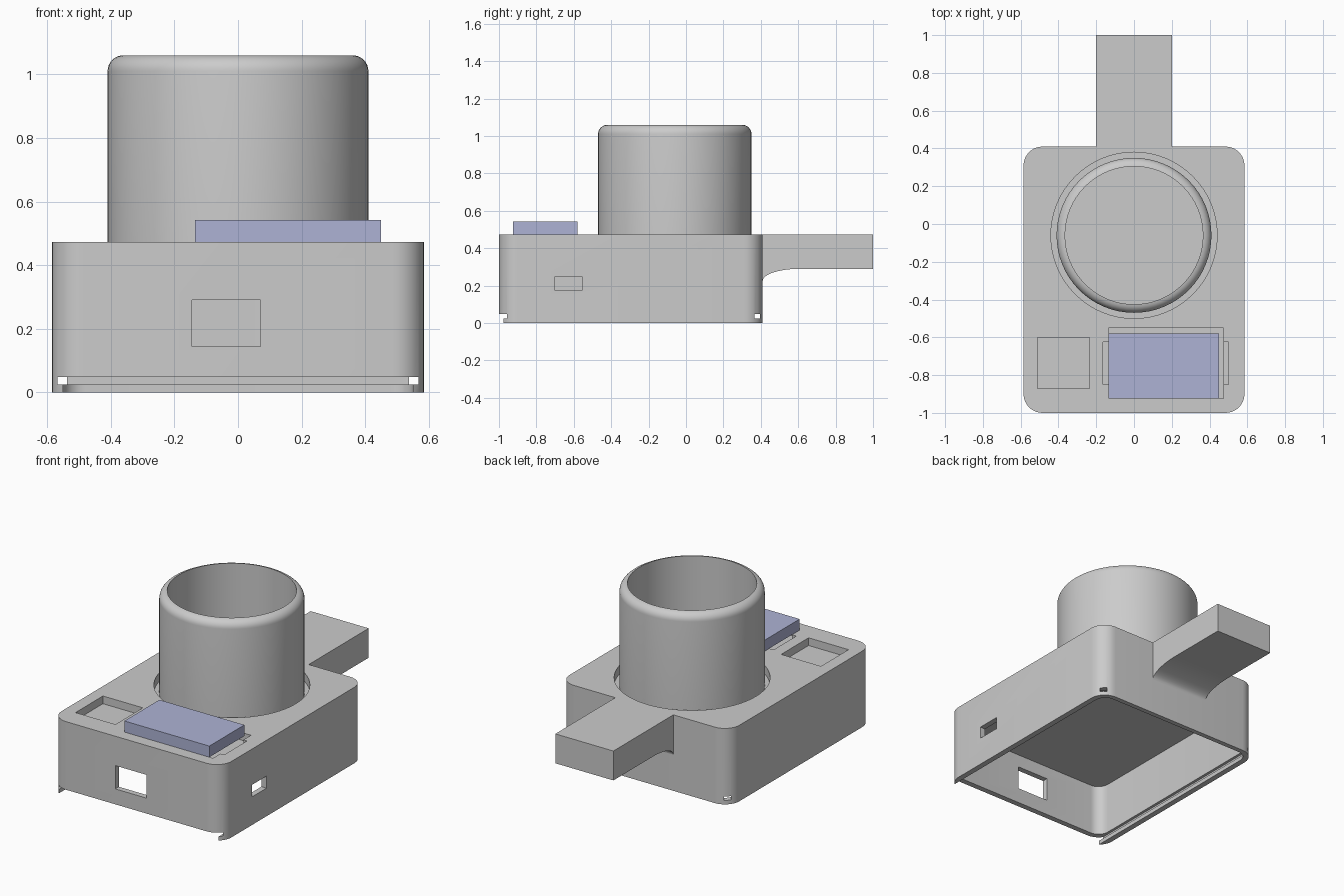
import bpy, bmesh
from math import sin, cos, pi, radians

if "Cube" in bpy.data.objects:
    bpy.data.objects.remove(bpy.data.objects["Cube"])


def make_object(name, bm):
    bmesh.ops.recalc_face_normals(bm, faces=bm.faces)
    mesh = bpy.data.meshes.new(name)
    bm.to_mesh(mesh)
    bm.free()
    ob = bpy.data.objects.new(name, mesh)
    bpy.context.collection.objects.link(ob)
    return ob


def extrude(name, points, offset):
    """Solid from a closed outline moved along an offset."""
    bm = bmesh.new()
    face = bm.faces.new([bm.verts.new(p) for p in points])
    new = bmesh.ops.extrude_face_region(bm, geom=[face])["geom"]
    verts = [v for v in new if isinstance(v, bmesh.types.BMVert)]
    bmesh.ops.translate(bm, verts=verts, vec=offset)
    return make_object(name, bm)


def block(name, x0, x1, y0, y1, z0, z1, r=0.0):
    """Box with optional rounded vertical corners."""
    if r == 0:
        pts = [(x0, y0, z0), (x1, y0, z0), (x1, y1, z0), (x0, y1, z0)]
    else:
        corners = [(x1 - r, y1 - r), (x0 + r, y1 - r), (x0 + r, y0 + r), (x1 - r, y0 + r)]
        pts = [(cx + r * cos(a), cy + r * sin(a), z0)
               for q, (cx, cy) in enumerate(corners)
               for a in [(q + i / 8) * pi / 2 for i in range(9)]]
    return extrude(name, pts, (0, 0, z1 - z0))


def disc(name, cx, cy, r, z0, z1, n=64):
    pts = [(cx + r * cos(2 * pi * i / n), cy + r * sin(2 * pi * i / n), z0) for i in range(n)]
    return extrude(name, pts, (0, 0, z1 - z0))


def cut(target, cutters):
    for c in cutters:
        m = target.modifiers.new("cut", "BOOLEAN")
        m.operation, m.solver, m.object = "DIFFERENCE", "EXACT", c
    bpy.context.view_layer.objects.active = target
    for m in list(target.modifiers):
        bpy.ops.object.modifier_apply(modifier=m.name)
    for c in cutters:
        bpy.data.objects.remove(c)


def smooth(ob):
    bpy.ops.object.select_all(action="DESELECT")
    ob.select_set(True)
    bpy.context.view_layer.objects.active = ob
    bpy.ops.object.shade_smooth_by_angle(angle=radians(30))


CY = -0.06   # centre of the cup
TOP = 0.473  # top of the case

# Case: rounded box, hollow and open from below
case = block("case", -0.585, 0.585, -1, 0.41, 0, TOP, 0.1)
cut(case, [
    block("cavity", -0.55, 0.55, -0.965, 0.38, -0.1, 0.37, 0.07),
    # sliding cover groove and its open front end
    block("groove", -0.567, 0.567, -1.1, 0.395, 0.025, 0.049),
    block("front_gap", -0.55, 0.55, -1.1, -0.8, -0.1, 0.03),
    # windows in the front and right walls
    block("front_window", -0.145, 0.07, -1.1, -0.9, 0.145, 0.29),
    block("side_window", 0.5, 0.7, -0.7, -0.555, 0.175, 0.25),
    # recesses in the top
    block("square_recess", -0.51, -0.235, -0.87, -0.6, 0.425, 0.6),
    block("label_recess", -0.135, 0.475, -0.925, -0.55, 0.425, 0.6),
    block("finger_recess", -0.165, 0.5, -0.85, -0.625, 0.44, 0.6),
    disc("cup_seat", 0, CY, 0.44, 0.42, 0.6),
])
smooth(case)

# Handle: flat arm with a curved underside where it meets the case
profile = [(0.41, TOP), (1.0, TOP), (1.0, 0.29)]
profile += [(0.61 - 0.2 * sin(i / 12 * pi / 2), 0.225 + 0.065 * cos(i / 12 * pi / 2))
            for i in range(13)]
handle = extrude("handle", [(-0.2, y, z) for y, z in profile], (0.4, 0, 0))
smooth(handle)

# Cup: turned tube with a rounded outer rim
R, RI, H, F = 0.41, 0.365, 1.06, 0.05
section = [(RI, 0.42), (R, 0.42)]
section += [(R - F + F * cos(i / 8 * pi / 2), H - F + F * sin(i / 8 * pi / 2)) for i in range(9)]
section[-1] = (RI, H)
bm = bmesh.new()
verts = [bm.verts.new((r, 0, z)) for r, z in section]
edges = [bm.edges.new((verts[i], verts[(i + 1) % len(verts)])) for i in range(len(verts))]
bmesh.ops.spin(bm, geom=verts + edges, cent=(0, 0, 0), axis=(0, 0, 1),
               angle=2 * pi, steps=64, use_duplicate=False)
bmesh.ops.remove_doubles(bm, verts=bm.verts, dist=0.0005)
bmesh.ops.translate(bm, verts=bm.verts, vec=(0, CY, 0))
cup = make_object("cup", bm)
smooth(cup)

# Label plate over the front recess
plate = block("label_plate", -0.135, 0.45, -0.925, -0.58, TOP, 0.542)
mat = bpy.data.materials.new("pale_blue")
mat.diffuse_color = (0.42, 0.45, 0.66, 1)
mat.use_nodes = True
mat.node_tree.nodes["Principled BSDF"].inputs["Base Color"].default_value = mat.diffuse_color
plate.data.materials.append(mat)
